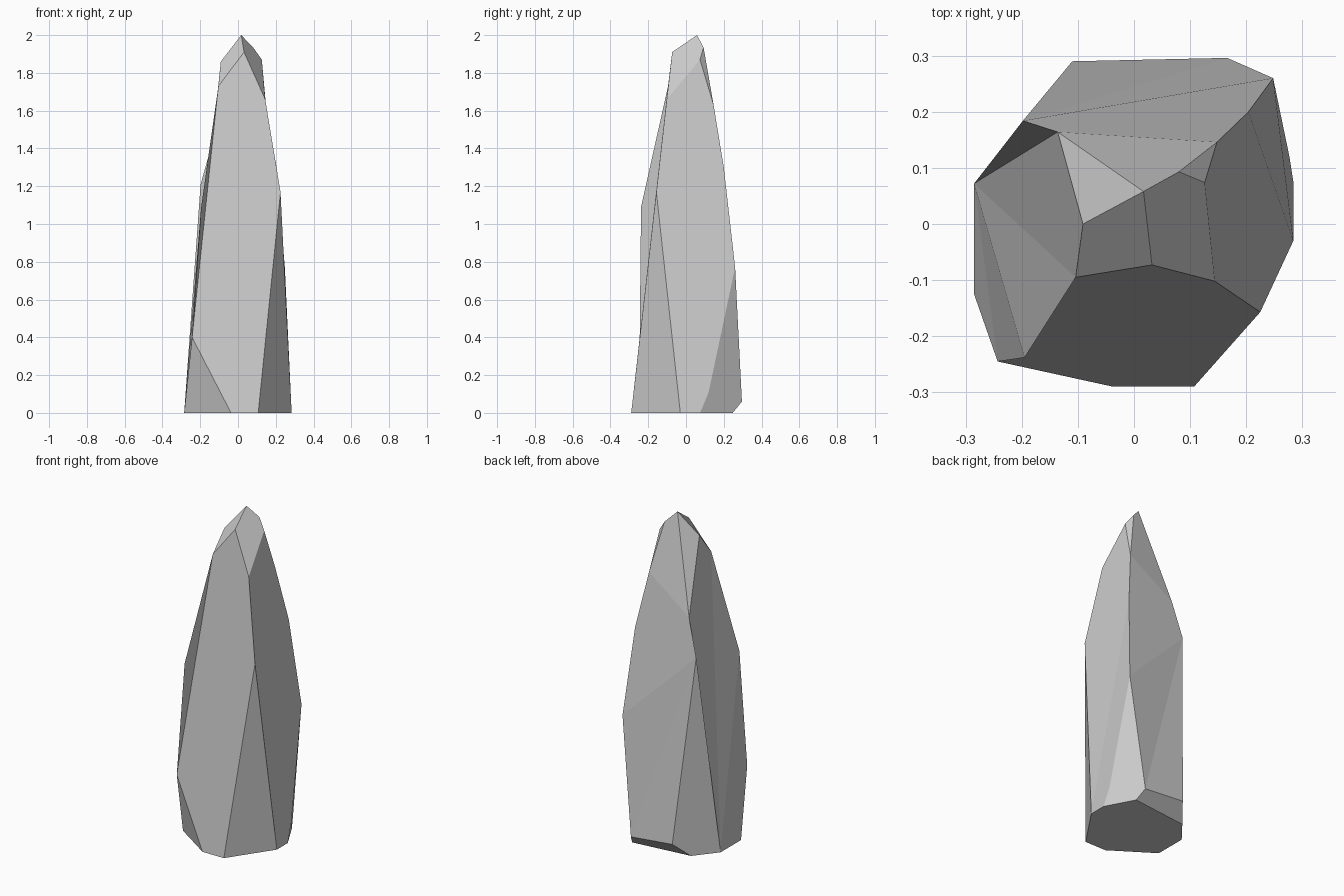
import bpy, bmesh

if "Cube" in bpy.data.objects:
    bpy.data.objects.remove(bpy.data.objects["Cube"])

# Corner points of the faceted crystal, one letter each
corners = {
    # base ring
    "G": (.107, -.29, 0), "H": (-.037, -.29, 0), "K": (-.285, -.125, 0), "L": (-.285, .072, 0),
    "Y": (-.178, .205, 0), "X": (.192, .247, 0), "D": (.284, .075, 0), "E": (.284, -.03, 0),
    # back chamfer and shaft
    "A": (-.11, .29, .085), "B": (.166, .296, .06), "Z": (.277, .12, .11),
    "I": (-.243, -.245, .40), "C": (.248, .26, .77), "J": (-.195, -.238, 1.09),
    "F": (.225, -.157, 1.17), "M": (-.198, .184, 1.21), "W": (.204, .20, 1.30),
    # tip
    "N": (-.136, .164, 1.43), "U": (.148, .146, 1.63), "V": (.144, -.102, 1.66),
    "P": (-.104, -.095, 1.73), "O": (-.091, 0, 1.86), "T": (.126, .074, 1.87),
    "Q": (.032, -.073, 1.91), "S": (.08, .093, 1.935), "R": (.017, .058, 2.0),
}

# Large cut facets: front, left, back, right, chamfer, tip and base
facets = ["IHGFVQP", "IPJ", "KIH", "FGE",            # front and its lower corners
          "LMN", "LNOP", "LPJ", "LJI", "LIK", "MLYA",  # left side
          "NMCWU", "MBC", "MAB", "NUSR", "BAYX",     # back and bottom chamfer
          "TVFEWU", "WEDZC", "CZDXB",                # right side
          "NOR", "OPQR", "RQVTS", "STU",             # tip
          "GHKLYXDE"]                                # base

bm = bmesh.new()
verts = {k: bm.verts.new(p) for k, p in corners.items()}
for f in facets:
    bm.faces.new([verts[k] for k in f])
bmesh.ops.recalc_face_normals(bm, faces=bm.faces[:])

mesh = bpy.data.meshes.new("crystal")
bm.to_mesh(mesh)
bm.free()
bpy.context.collection.objects.link(bpy.data.objects.new("crystal", mesh))
